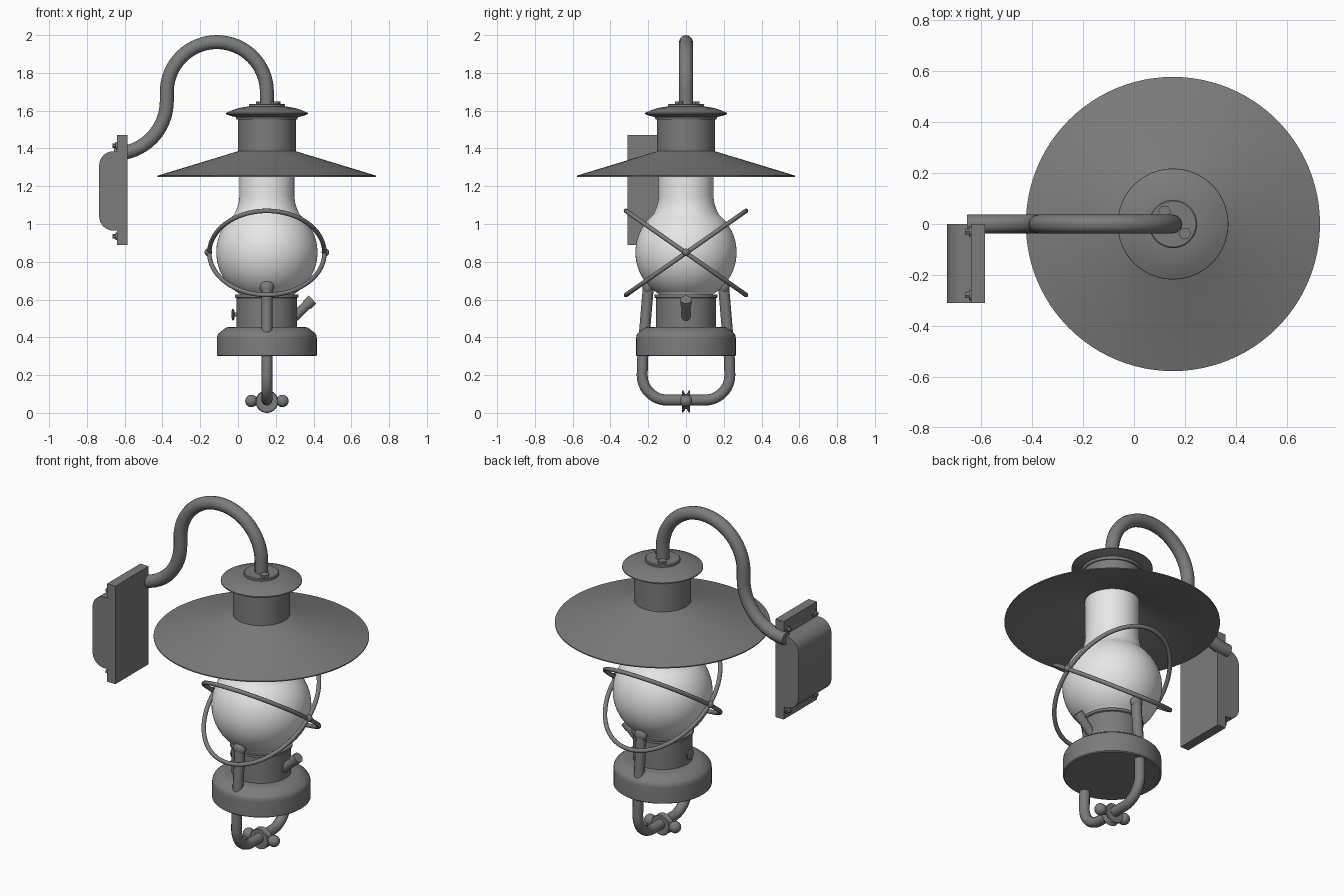
import bpy, bmesh, math
from mathutils import Vector

if "Cube" in bpy.data.objects:
    bpy.data.objects.remove(bpy.data.objects["Cube"])

AX = 0.153  # lamp axis in x


def material(name, v):
    m = bpy.data.materials.new(name)
    m.diffuse_color = (v, v, v, 1)
    m.use_nodes = True
    m.node_tree.nodes["Principled BSDF"].inputs["Base Color"].default_value = m.diffuse_color
    return m


METAL = material("grey_metal", 0.2)
GLASS = material("pale_glass", 0.8)


def finish(name, bm, mat=METAL, angle=35):
    bmesh.ops.remove_doubles(bm, verts=bm.verts, dist=1e-5)
    bmesh.ops.recalc_face_normals(bm, faces=bm.faces)
    me = bpy.data.meshes.new(name)
    bm.to_mesh(me)
    bm.free()
    ob = bpy.data.objects.new(name, me)
    bpy.context.collection.objects.link(ob)
    me.materials.append(mat)
    smooth(ob, angle)
    return ob


def smooth(ob, angle=35):
    bpy.ops.object.select_all(action='DESELECT')
    ob.select_set(True)
    bpy.context.view_layer.objects.active = ob
    bpy.ops.object.shade_smooth_by_angle(angle=math.radians(angle))


def lathe(name, profile, origin=(AX, 0, 0), axis=(0, 0, 1), mat=METAL, n=64, angle=35):
    """Revolve (radius, height) points around an axis through origin."""
    bm = bmesh.new()
    vs = [bm.verts.new((r, 0, h)) for r, h in profile]
    es = [bm.edges.new(p) for p in zip(vs, vs[1:])]
    bmesh.ops.spin(bm, geom=vs + es, cent=(0, 0, 0), axis=(0, 0, 1),
                   angle=math.tau, steps=n, use_duplicate=False)
    rot = Vector((0, 0, 1)).rotation_difference(Vector(axis)).to_matrix()
    for v in bm.verts:
        v.co = rot @ v.co + Vector(origin)
    return finish(name, bm, mat, angle)


def rod(name, a, b, r, n=20):
    d = Vector(b) - Vector(a)
    return lathe(name, [(0, 0), (r, 0), (r, d.length), (0, d.length)], a, d.normalized(), n=n)


def ball(name, c, r, sy=1):
    bm = bmesh.new()
    bmesh.ops.create_uvsphere(bm, u_segments=24, v_segments=14, radius=r)
    for v in bm.verts:
        v.co = Vector((v.co.x, v.co.y * sy, v.co.z)) + Vector(c)
    return finish(name, bm)


def tube(name, pts, r, cyclic=False):
    """Round tube along a path, turned into a mesh."""
    cu = bpy.data.curves.new(name, 'CURVE')
    cu.dimensions = '3D'
    cu.bevel_depth, cu.bevel_resolution, cu.use_fill_caps = r, 4, True
    sp = cu.splines.new('POLY')
    sp.points.add(len(pts) - 1)
    for p, q in zip(sp.points, pts):
        p.co = (*q, 1)
    sp.use_cyclic_u = cyclic
    ob = bpy.data.objects.new(name, cu)
    bpy.context.collection.objects.link(ob)
    bpy.ops.object.select_all(action='DESELECT')
    ob.select_set(True)
    bpy.context.view_layer.objects.active = ob
    bpy.ops.object.convert(target='MESH')
    ob = bpy.context.view_layer.objects.active
    ob.data.materials.clear()
    ob.data.materials.append(METAL)
    smooth(ob, 50)
    return ob


def arc(cx, cz, r, a0, a1, n):
    return [(cx + r * math.cos(math.radians(a0 + (a1 - a0) * i / n)),
             cz + r * math.sin(math.radians(a0 + (a1 - a0) * i / n))) for i in range(n + 1)]


def extrude_y(name, outline, y0, y1):
    bm = bmesh.new()
    f = bm.faces.new([bm.verts.new((x, y0, z)) for x, z in outline])
    new = bmesh.ops.extrude_face_region(bm, geom=[f])['geom']
    bmesh.ops.translate(bm, vec=(0, y1 - y0, 0),
                        verts=[g for g in new if isinstance(g, bmesh.types.BMVert)])
    return finish(name, bm)


# Wall bracket: plate, rounded box and bolts
extrude_y("wall_plate", [(-0.64, 0.89), (-0.585, 0.89), (-0.585, 1.47), (-0.64, 1.47)], -0.31, 0)
extrude_y("bracket_box", [(-0.638, 0.965)] + [(-0.638, 1.385)]
          + arc(-0.66, 1.31, 0.075, 90, 180, 8) + arc(-0.66, 1.04, 0.075, 180, 270, 8),
          -0.31, 0)
for z in (0.935, 1.415):
    for y in (-0.28, -0.03):
        rod("bracket_washer", (-0.638, y, z), (-0.648, y, z), 0.02)
        rod("bracket_bolt", (-0.638, y, z), (-0.665, y, z), 0.012, 6)

# Swan neck arm
path = arc(-0.655, 1.65, 0.278, -90, 0, 16) + arc(-0.112, 1.698, 0.265, 180, 0, 32) + [(AX, 1.62)]
tube("swan_neck_arm", [(x, 0, z) for x, z in path], 0.037)

# Cap, neck and shade
lathe("top_flange", [(0, 1.61), (0.095, 1.61), (0.095, 1.632), (0.09, 1.636), (0, 1.636)])
lathe("cap", [(0, 1.622), (0.1, 1.622), (0.15, 1.614), (0.185, 1.602), (0.217, 1.588),
              (0.218, 1.582), (0.19, 1.572), (0.165, 1.566), (0.16, 1.552), (0, 1.552)])
for x, y in ((0.12, 0.05), (0.2, -0.037)):
    rod("cap_bolt", (x, y, 1.63), (x, y, 1.648), 0.025, 6)
lathe("neck", [(0.153, 1.56), (0.153, 1.375), (0.146, 1.375), (0.146, 1.56), (0.153, 1.56)])
lathe("shade", [(0.15, 1.387), (0.157, 1.384), (0.578, 1.256), (0.578, 1.25),
                (0.57, 1.25), (0.15, 1.377), (0.15, 1.387)], n=96)

# Glass chimney and globe
globe = [(0.268 * math.cos(math.radians(a)), 0.85 + 0.262 * math.sin(math.radians(a)))
         for a in range(-58, 51, 6)]
lathe("glass_globe", [(0.142, 0.61)] + globe
      + [(0.158, 1.085), (0.149, 1.115), (0.145, 1.15), (0.145, 1.5)], mat=GLASS, angle=60)

# Two crossed guard rings with joint balls
for s in (-1, 1):
    ca, sa = math.cos(math.radians(35)), math.sin(math.radians(35))
    pts = []
    for i in range(72):
        t = math.tau * i / 72
        b = 0.388 * math.sin(t)
        pts.append((AX + 0.305 * math.cos(t), s * b * ca, 0.847 + b * sa))
    tube("guard_ring", pts, 0.012, True)
    ball("guard_joint", (AX + s * 0.31, 0, 0.85), 0.02)

# Burner and fuel tank
lathe("burner", [(0, 0.622), (0.155, 0.622), (0.168, 0.626), (0.168, 0.612), (0.16, 0.608),
                 (0.16, 0.44), (0, 0.44)])
lathe("fuel_tank", [(0, 0.456), (0.195, 0.456), (0.215, 0.452), (0.235, 0.438), (0.255, 0.422),
                    (0.262, 0.41), (0.264, 0.395), (0.264, 0.305), (0.258, 0.3), (0, 0.3)])

# Filler spout and wick knob
a, d = Vector((0.285, 0, 0.495)), Vector((0.72, 0, 0.69)).normalized()
rod("filler_spout", a, a + d * 0.14, 0.025)
rod("filler_cap", a + d * 0.11, a + d * 0.152, 0.029)
rod("wick_stem", (0.01, 0, 0.52), (-0.025, 0, 0.52), 0.011)
lathe("wick_knob", [(0, 0), (0.02, 0), (0.03, 0.006), (0.03, 0.012), (0.018, 0.016), (0, 0.016)],
      (-0.018, 0, 0.52), (-1, 0, 0), n=24)

# Carrying frame: U-shaped tube with domed ends
half = [(0.2, 0.66), (0.222, 0.4), (0.23, 0.28)] + \
       [(y, z) for y, z in arc(0.1, 0.2, 0.132, 0, -90, 12)]
pts = half + [(-y, z) for y, z in reversed(half)]
tube("lower_frame", [(AX, y, z) for y, z in pts], 0.029)
for s in (-1, 1):
    ball("frame_end", (AX, s * 0.202, 0.665), 0.037, 0.75)

# Bottom clamp: spool around the tube with a ball on each side
lathe("clamp_spool", [(0, -0.022), (0.056, -0.022), (0.06, -0.016), (0.04, -0.004),
                      (0.04, 0.004), (0.06, 0.016), (0.056, 0.022), (0, 0.022)],
      (AX, 0, 0.06), (0, 1, 0), n=32)
rod("clamp_rod", (AX - 0.085, 0, 0.063), (AX + 0.085, 0, 0.063), 0.018)
for s in (-1, 1):
    ball("clamp_ball", (AX + s * 0.082, 0, 0.063), 0.033)
